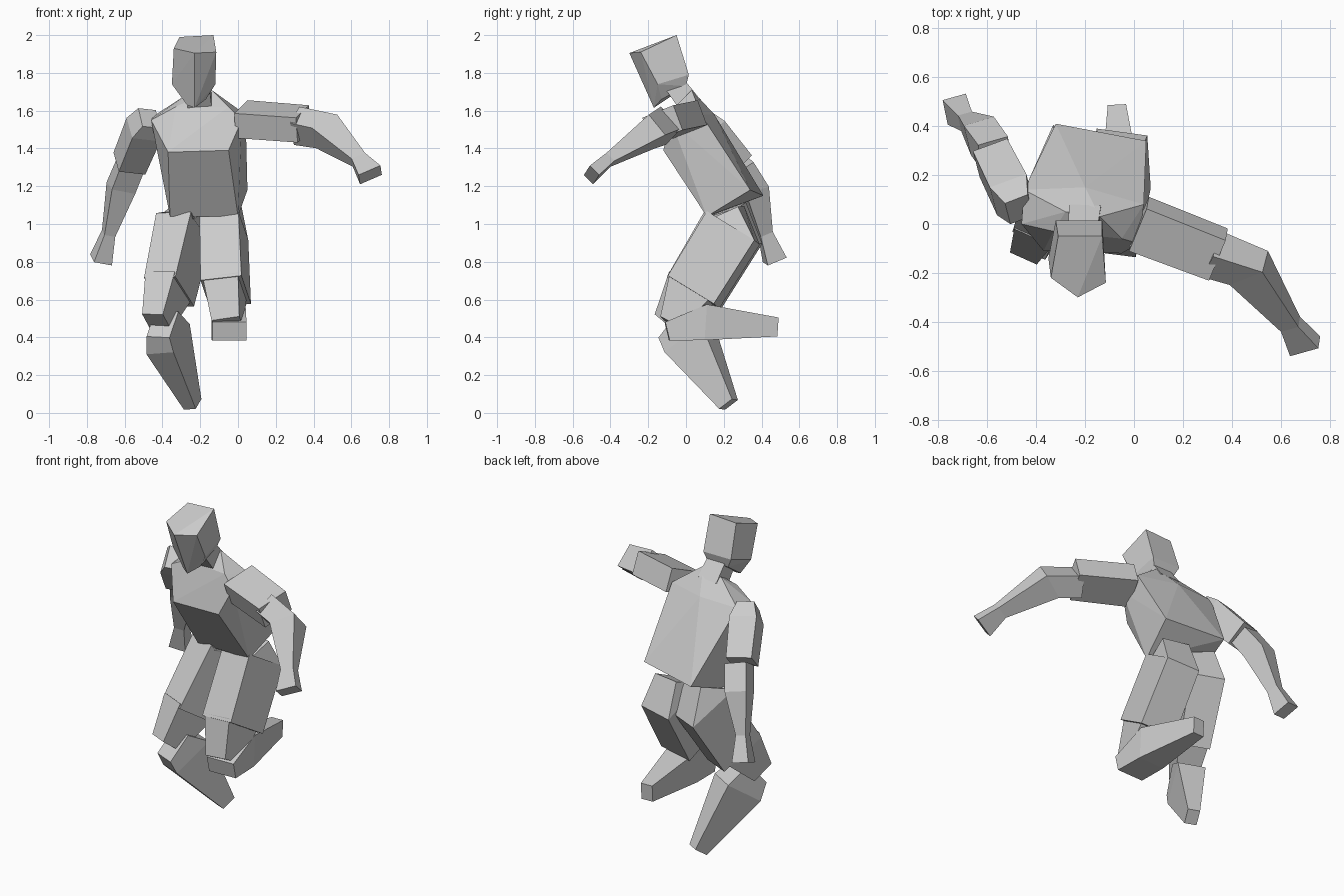
import bpy, bmesh
from mathutils import Vector

cube = bpy.data.objects.get("Cube")
if cube:
    bpy.data.objects.remove(cube, do_unlink=True)

# One plain clay colour
clay = bpy.data.materials.new("clay_grey")
clay.use_nodes = True
clay.diffuse_color = (0.6, 0.6, 0.6, 1)
clay.node_tree.nodes["Principled BSDF"].inputs["Base Color"].default_value = clay.diffuse_color


def finish(name, bm):
    bmesh.ops.recalc_face_normals(bm, faces=bm.faces)
    mesh = bpy.data.meshes.new(name)
    bm.to_mesh(mesh)
    bm.free()
    mesh.materials.append(clay)
    part = bpy.data.objects.new(name, mesh)
    bpy.context.collection.objects.link(part)
    return part


def faceted(name, points):
    """Angular solid wrapped around a few corner points."""
    bm = bmesh.new()
    for point in points:
        bm.verts.new(point)
    result = bmesh.ops.convex_hull(bm, input=bm.verts)
    loose = [v for v in bm.verts if not v.link_faces]
    bmesh.ops.delete(bm, geom=loose, context='VERTS')
    bmesh.ops.dissolve_limit(bm, angle_limit=0.03, verts=bm.verts, edges=bm.edges)
    return finish(name, bm)


def limb(name, across, stations):
    """Four-sided loft; each station is x, y, z, width, depth."""
    bm = bmesh.new()
    centres = [Vector(s[:3]) for s in stations]
    rings = []
    for i, (centre, station) in enumerate(zip(centres, stations)):
        j = min(i, len(centres) - 2)
        along = (centres[j + 1] - centres[j]).normalized()
        deep = along.cross(Vector(across)).normalized()
        wide = deep.cross(along)
        w, d = station[3] / 2, station[4] / 2
        rings.append([bm.verts.new(centre + wide * w * a + deep * d * b)
                      for a, b in ((-1, -1), (1, -1), (1, 1), (-1, 1))])
    for low, high in zip(rings, rings[1:]):
        for k in range(4):
            n = (k + 1) % 4
            bm.faces.new((low[k], low[n], high[n], high[k]))
    bm.faces.new(rings[0])
    bm.faces.new(rings[-1])
    return finish(name, bm)


# Torso: waist, chest, shoulders, neck base
faceted("torso", [
    (0, .11, 1.04), (-.36, .12, 1.04), (.05, .34, 1.18), (-.32, .41, 1.15),
    (-.05, -.12, 1.39), (-.37, -.11, 1.38),
    (.02, -.08, 1.55), (-.46, 0, 1.55), (.04, .08, 1.58), (-.45, .14, 1.57),
    (-.05, -.06, 1.62), (-.33, -.03, 1.62), (-.2, .15, 1.58),
    (-.28, .05, 1.68), (-.14, .03, 1.71)])

# Head: crown, cheeks, jaw
faceted("head", [
    (-.23, -.3, 1.905), (-.34, -.22, 1.93), (-.115, -.24, 1.91),
    (-.31, -.05, 1.99), (-.13, -.05, 2),
    (-.23, -.235, 1.765), (-.35, -.14, 1.74), (-.12, -.15, 1.74),
    (-.32, .015, 1.79), (-.13, .015, 1.79),
    (-.23, -.17, 1.615), (-.27, -.15, 1.63), (-.17, -.13, 1.66),
    (-.29, 0, 1.73), (-.15, 0, 1.73)])
limb("neck", (1, 0, 0), [(-.2, .03, 1.62, .13, .12), (-.21, -.06, 1.74, .12, .11)])

# Left arm, reaching forward and outward
limb("left_upper_arm", (.36, .87, .35),
     [(.02, 0, 1.555, .2, .14), (.345, -.125, 1.53, .19, .14)])
limb("left_forearm", (.85, .27, .4),
     [(.31, -.12, 1.52, .13, .16), (.47, -.18, 1.49, .16, .14),
      (.64, -.41, 1.34, .08, .06), (.7, -.5, 1.26, .13, .07)])

# Right arm, swinging back
limb("right_upper_arm", (.95, .25, 0),
     [(-.47, .06, 1.56, .1, .13), (-.5, .12, 1.5, .16, .16),
      (-.575, .27, 1.32, .15, .15)])
limb("right_forearm", (.85, .3, -.3),
     [(-.57, .29, 1.31, .13, .12), (-.62, .36, 1.19, .13, .13),
      (-.685, .42, .95, .06, .07), (-.725, .47, .81, .1, .11)])

# Thighs with tapering knees
right_turn, left_turn = (.9, -.4, 0), (.97, -.2, 0)
limb("right_thigh", right_turn,
     [(-.28, .215, 1.07, .17, .17), (-.29, .25, .98, .2, .3),
      (-.365, .045, .64, .18, .29)])
limb("left_thigh", left_turn,
     [(-.08, .215, 1.06, .17, .17), (-.075, .25, .98, .21, .3),
      (-.065, .04, .64, .22, .29)])
limb("right_knee", right_turn,
     [(-.37, .04, .67, .17, .26), (-.43, -.09, .48, .12, .14)])
limb("left_knee", left_turn,
     [(-.07, .04, .67, .19, .26), (-.055, -.07, .47, .15, .13)])

# Shins: one slanting down, one folded straight back
limb("right_shin", right_turn,
     [(-.4, -.07, .47, .13, .18), (-.37, .02, .39, .16, .26),
      (-.24, .225, .045, .07, .09)])
limb("left_shin", (1, 0, 0),
     [(-.045, -.1, .432, .18, .1), (-.05, .1, .48, .18, .19),
      (-.07, .485, .455, .075, .1)])
